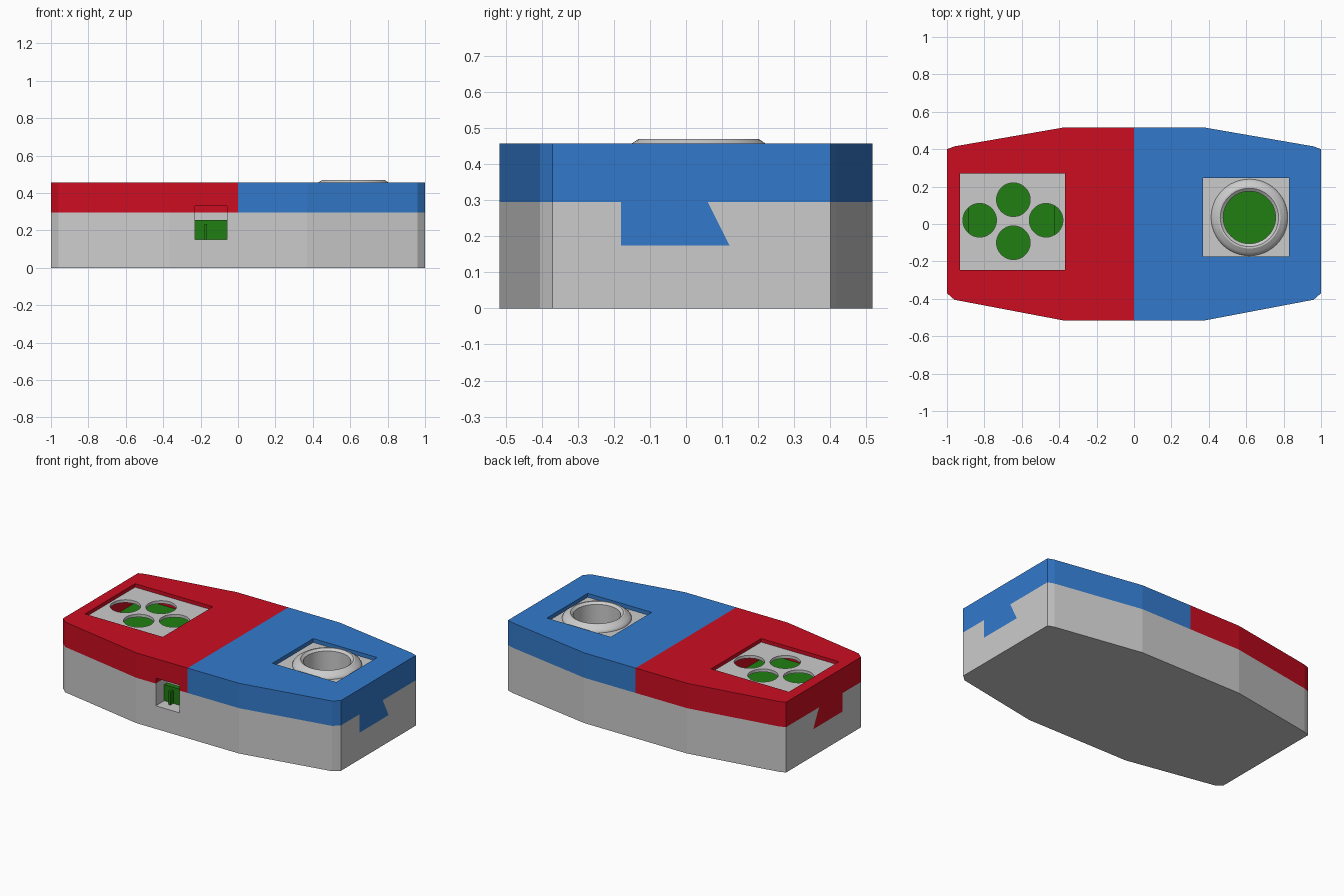
import bpy, bmesh, math
from mathutils import Vector

if "Cube" in bpy.data.objects:
    bpy.data.objects.remove(bpy.data.objects["Cube"])


def material(name, rgb):
    m = bpy.data.materials.new(name)
    m.diffuse_color = (*rgb, 1)
    m.use_nodes = True
    m.node_tree.nodes["Principled BSDF"].inputs["Base Color"].default_value = m.diffuse_color
    return m


GREY = material("light grey", (0.60, 0.60, 0.60))
RED = material("red", (0.60, 0.004, 0.015))
BLUE = material("blue", (0.033, 0.195, 0.60))
GREEN = material("board green", (0.014, 0.21, 0.006))


def prism(name, points, direction, mat):
    """Extrude a closed loop of 3D points along a direction."""
    bm = bmesh.new()
    face = bm.faces.new([bm.verts.new(p) for p in points])
    ext = bmesh.ops.extrude_face_region(bm, geom=[face])
    moved = [g for g in ext["geom"] if isinstance(g, bmesh.types.BMVert)]
    bmesh.ops.translate(bm, verts=moved, vec=Vector(direction))
    bmesh.ops.recalc_face_normals(bm, faces=bm.faces)
    me = bpy.data.meshes.new(name)
    bm.to_mesh(me)
    bm.free()
    me.materials.append(mat)
    ob = bpy.data.objects.new(name, me)
    bpy.context.collection.objects.link(ob)
    return ob


def slab(name, outline, z0, z1, mat):
    return prism(name, [(x, y, z0) for x, y in outline], (0, 0, z1 - z0), mat)


def box(name, x0, x1, y0, y1, z0, z1, mat):
    return slab(name, [(x0, y0), (x1, y0), (x1, y1), (x0, y1)], z0, z1, mat)


def circle(cx, cy, r, n=48):
    return [(cx + r * math.cos(2 * math.pi * i / n), cy + r * math.sin(2 * math.pi * i / n))
            for i in range(n)]


def boolean(ob, tool, op="DIFFERENCE"):
    """Apply a boolean and discard the helper."""
    mod = ob.modifiers.new("bool", "BOOLEAN")
    mod.operation, mod.solver, mod.object = op, "EXACT", tool
    bpy.context.view_layer.objects.active = ob
    bpy.ops.object.modifier_apply(modifier=mod.name)
    bpy.data.objects.remove(tool)


# Body outlines
right = [(0, -.517), (.37, -.517), (.96, -.405), (1, -.37),
         (1, .40), (.96, .415), (.37, .517), (0, .517)]
left = [(-x, y) for x, y in reversed(right)]
full = right[1:-1] + left[1:-1]
SEAM, TOP, FLOOR = 0.295, 0.457, 0.15
PAD = (-.93, -.37, -.245, .27)      # button window x0 x1 y0 y1
STICK = (.37, .83, -.175, .245)     # joystick window


def dovetail(x0, x1, mat):
    prof = [(-.18, .175), (.12, .175), (.06, SEAM), (.06, .35), (-.18, .35)]
    return prism("dovetail", [(x0, y, z) for y, z in prof], (x1 - x0, 0, 0), mat)


def port_cutter(mat):
    return box("port_cutter", -.23, -.06, -.6, -.40, FLOOR, .33, mat)


# Lower housing with the dovetail groove, pockets and port
base = slab("lower_housing", full, 0, SEAM, GREY)
boolean(base, dovetail(-1.1, 1.1, GREY))
for win in (PAD, STICK):
    boolean(base, box("pocket", *win, FLOOR, .6, GREY))
boolean(base, port_cutter(GREY))

# Two sliding covers
for name, outline, x0, x1, win, mat in (("left_cover", left, -1, 0, PAD, RED),
                                        ("right_cover", right, 0, 1, STICK, BLUE)):
    cover = slab(name, outline, SEAM, TOP, mat)
    boolean(cover, dovetail(x0, x1, mat), "UNION")
    boolean(cover, box("window", *win, FLOOR - .02, .6, mat))
    if mat is RED:
        boolean(cover, port_cutter(mat))

# Button plate with four holes over a green board
pad = box("button_plate", *PAD, .415, .434, GREY)
for cx, cy in ((-.645, .13), (-.645, -.10), (-.825, .02), (-.47, .02)):
    boolean(pad, slab("hole", circle(cx, cy, .09), .3, .6, GREY))
box("button_board", -.885, -.425, PAD[2], PAD[3], .34, .37, GREEN)
box("lower_board", *PAD, FLOOR, .19, GREEN)

# Joystick plate, board and turned collar
SX, SY = .617, .035
plate = box("joystick_plate", *STICK, .41, .432, GREY)
boolean(plate, slab("hole", circle(SX, SY, .17), .3, .6, GREY))
box("joystick_board", *STICK, FLOOR, .19, GREEN)

profile = [(.205, .41), (.205, .436), (.2, .446), (.186, .457), (.166, .47),
           (.156, .47), (.14, .457), (.14, .19), (.165, .19), (.165, .41)]
bm = bmesh.new()
n = 48
rings = [[bm.verts.new((x, y, z)) for x, y in circle(SX, SY, r, n)] for r, z in profile]
for a, b in zip(rings, rings[1:] + rings[:1]):
    for i in range(n):
        j = (i + 1) % n
        bm.faces.new((a[i], a[j], b[j], b[i]))
bmesh.ops.recalc_face_normals(bm, faces=bm.faces)
me = bpy.data.meshes.new("joystick_collar")
bm.to_mesh(me)
bm.free()
me.materials.append(GREY)
collar = bpy.data.objects.new("joystick_collar", me)
bpy.context.collection.objects.link(collar)
bpy.ops.object.select_all(action="DESELECT")
collar.select_set(True)
bpy.context.view_layer.objects.active = collar
bpy.ops.object.shade_smooth_by_angle(angle=math.radians(30))

# Connector inside the front port
box("port_connector", -.23, -.06, -.43, -.40, FLOOR, .255, GREEN)
box("port_contact", -.18, -.165, -.46, -.43, FLOOR, .235, GREEN)
